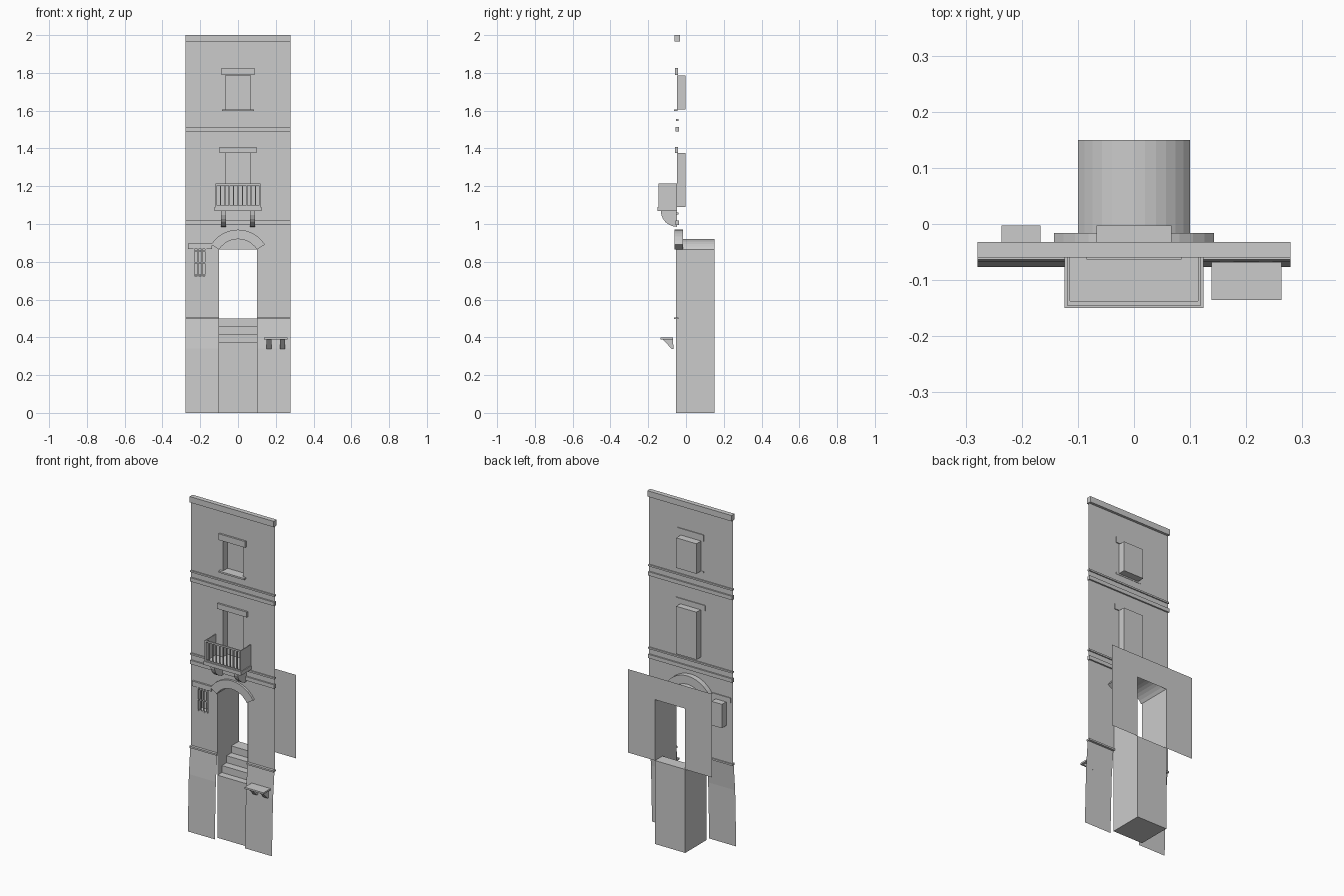
import bpy, bmesh, math

if "Cube" in bpy.data.objects:
    bpy.data.objects.remove(bpy.data.objects["Cube"])

WALL = -0.047      # plane of the facade
BACK = 0.15        # plane of the rear wall
HW = 0.279         # half width


def finish(name, bm, merge=True):
    if merge:
        bmesh.ops.remove_doubles(bm, verts=bm.verts, dist=1e-5)
    me = bpy.data.meshes.new(name)
    bm.to_mesh(me)
    bm.free()
    ob = bpy.data.objects.new(name, me)
    bpy.context.collection.objects.link(ob)
    return ob


def face(bm, pts):
    return bm.faces.new([bm.verts.new(p) for p in pts])


def add_box(bm, x0, x1, y0, y1, z0, z1, open_front=False):
    v = [bm.verts.new((x, y, z)) for x in (x0, x1) for y in (y0, y1) for z in (z0, z1)]
    quads = [(0, 1, 3, 2), (4, 6, 7, 5), (2, 3, 7, 6), (0, 2, 6, 4), (1, 5, 7, 3)]
    if not open_front:
        quads.append((0, 4, 5, 1))
    for q in quads:
        bm.faces.new([v[i] for i in q])


def boxes(name, items, open_front=False):
    bm = bmesh.new()
    for b in items:
        add_box(bm, *b, open_front=open_front)
    return finish(name, bm, False)


def prism_x(name, profile, spans):
    """Extrude a (y, z) profile along x over each span."""
    bm = bmesh.new()
    for x0, x1 in spans:
        f = face(bm, [(x0, y, z) for y, z in profile])
        r = bmesh.ops.extrude_face_region(bm, geom=[f])
        vs = [g for g in r["geom"] if isinstance(g, bmesh.types.BMVert)]
        bmesh.ops.translate(bm, verts=vs, vec=(x1 - x0, 0, 0))
    bmesh.ops.recalc_face_normals(bm, faces=bm.faces)
    return finish(name, bm, False)


def sheet(name, xs, zs, holes, y_at):
    """Wall sheet on a grid of cuts, leaving out the hole cells."""
    bm = bmesh.new()
    for x0, x1 in zip(xs, xs[1:]):
        for z0, z1 in zip(zs, zs[1:]):
            cx, cz = (x0 + x1) / 2, (z0 + z1) / 2
            if any(a < cx < b and c < cz < d for a, b, c, d in holes):
                continue
            face(bm, [(x0, y_at(z0), z0), (x1, y_at(z0), z0),
                      (x1, y_at(z1), z1), (x0, y_at(z1), z1)])
    return bm


def facade_y(z):
    if z < 0.34:
        return -0.077 + (z / 0.34) * 0.01
    if z < 0.5:
        return -0.067 + (z - 0.34) / 0.16 * 0.014
    return WALL


# Arch geometry: segmental, shared by vault, surround and facade
AC, AR, AO = 0.802, 0.118, 0.168
HALF = math.asin(0.1 / AR)
N = 12
ANG = [-HALF + 2 * HALF * i / N for i in range(N + 1)]
SPRING = AC + AR * math.cos(HALF)
APEX = AC + AR


def arc(r):
    return [(r * math.sin(a), AC + r * math.cos(a)) for a in ANG]


# Openings: (x0, x1, z0, z1)
upper = (-0.067, 0.067, 1.605, 1.785)
middle = (-0.067, 0.067, 1.09, 1.375)
small = (-0.236, -0.167, 0.725, 0.868)
door = (-0.1, 0.1, 0.0, APEX)
openings = [upper, middle, small, door]

# Facade with battered base and arch spandrels
xs = sorted({-HW, HW} | {v for o in openings for v in o[:2]})
zs = sorted({0.0, 0.34, 0.4999, 0.5, 2.0} | {v for o in openings for v in o[2:]})
bm = sheet("facade", xs, zs, openings, facade_y)
inner = arc(AR)
for (xa, za), (xb, zb) in zip(inner, inner[1:]):
    pts = [(xa, WALL, za), (xb, WALL, zb), (xb, WALL, APEX), (xa, WALL, APEX)]
    if abs(za - APEX) < 1e-6:
        pts.pop(3)
    elif abs(zb - APEX) < 1e-6:
        pts.pop(2)
    face(bm, pts)
finish("facade_wall", bm)

# Rear wall with square-headed opening
bm = sheet("rear", [-HW, -0.1, 0.1, HW], [0.5, SPRING, 1.0],
           [(-0.1, 0.1, 0.5, SPRING)], lambda z: BACK)
bmesh.ops.reverse_faces(bm, faces=bm.faces)
finish("rear_wall", bm)

# Window recesses
for nm, o in (("upper", upper), ("middle", middle), ("small", small)):
    boxes(nm + "_window_recess", [(o[0], o[1], WALL, -0.003, o[2], o[3])], True)

# Entrance steps on a tall solid base
steps = [(-0.052, 0.375)]
for i in range(3):
    y, z = -0.01 + 0.045 * i, 0.375 + 0.0417 * i
    steps += [(y, z), (y, z + 0.0417)]
steps.append((BACK, 0.5))
prism_x("entrance_steps", [(-0.052, 0)] + steps + [(BACK, 0)], [(-0.1, 0.1)])

# Passage side walls and vault
bm = bmesh.new()
outline = steps + [(BACK, SPRING), (-0.052, SPRING)]
for s in (-1, 1):
    pts = [(0.1 * s, y, z) for y, z in outline]
    face(bm, pts if s < 0 else pts[::-1])
finish("passage_walls", bm)
bm = bmesh.new()
for (xa, za), (xb, zb) in zip(inner, inner[1:]):
    face(bm, [(xa, WALL, za), (xa, BACK, za), (xb, BACK, zb), (xb, WALL, zb)])
finish("passage_vault", bm)

# Arch surround
bm = bmesh.new()
outer = arc(AO)
rings = []
for (xi, zi), (xo, zo) in zip(inner, outer):
    rings.append([bm.verts.new(p) for p in ((xi, -0.06, zi), (xo, -0.06, zo),
                                            (xo, -0.016, zo), (xi, -0.016, zi))])
for a, b in zip(rings, rings[1:]):
    for k in range(4):
        bm.faces.new((a[k], a[(k + 1) % 4], b[(k + 1) % 4], b[k]))
bm.faces.new(rings[0])
bm.faces.new(rings[-1])
bmesh.ops.recalc_face_normals(bm, faces=bm.faces)
finish("arch_surround", bm)

# Cornice and string courses
boxes("top_cornice", [(-HW, HW, -0.06, -0.032, 1.965, 2.0)])
for nm, z in (("upper", 1.485), ("lower", 0.99)):
    boxes(nm + "_string_course", [(-HW, HW, -0.056, -0.038, z + 0.005, z + 0.028),
                                  (-HW, HW, -0.054, -0.04, z + 0.06, z + 0.07)])
boxes("base_moulding", [(-HW, -0.1, -0.063, -0.04, 0.496, 0.506),
                        (0.1, HW, -0.063, -0.04, 0.496, 0.506)])

# Lintels and sill
boxes("upper_lintel", [(-0.088, 0.088, -0.058, -0.042, 1.79, 1.827)])
boxes("middle_lintel", [(-0.098, 0.098, -0.058, -0.042, 1.375, 1.407)])
boxes("small_lintel", [(-0.264, -0.138, -0.058, -0.042, 0.868, 0.898)])
boxes("upper_sill", [(-0.085, 0.085, -0.063, -0.045, 1.597, 1.607)])

# Small window grille
bars = [(x - 0.003, x + 0.003, -0.053, -0.047, 0.725, 0.868)
        for x in (-0.232, -0.212, -0.191, -0.171)]
bars += [(-0.236, -0.167, -0.052, -0.048, z - 0.003, z + 0.003) for z in (0.73, 0.795, 0.858)]
boxes("small_window_grille", bars)

# Balcony slab, railing and brackets
boxes("balcony_slab", [(-0.124, 0.124, -0.15, WALL, 1.068, 1.09)])
rail = [(-0.119, 0.119, -0.145, -0.137, 1.205, 1.214),
        (-0.119, 0.119, -0.145, -0.137, 1.09, 1.097)]
for i in range(11):
    x = -0.115 + 0.023 * i
    rail.append((x - 0.003, x + 0.003, -0.144, -0.138, 1.09, 1.207))
for s in (-0.1165, 0.1165):
    rail.append((s - 0.0025, s + 0.0025, -0.145, WALL, 1.09, 1.214))
boxes("balcony_railing", rail)
curve = [(WALL - 0.086 * math.cos(t), 1.068 - 0.083 * math.sin(t))
         for t in [math.pi / 2 * i / 6 for i in range(7)]]
prism_x("balcony_brackets", [(WALL, 1.068)] + curve, [(-0.09, -0.064), (0.064, 0.09)])

# Wall bench with wedge brackets
boxes("bench_seat", [(0.138, 0.263, -0.135, -0.068, 0.388, 0.398)])
prism_x("bench_brackets", [(-0.068, 0.388), (-0.122, 0.388), (-0.075, 0.338), (-0.067, 0.338)],
        [(0.152, 0.178), (0.222, 0.248)])
